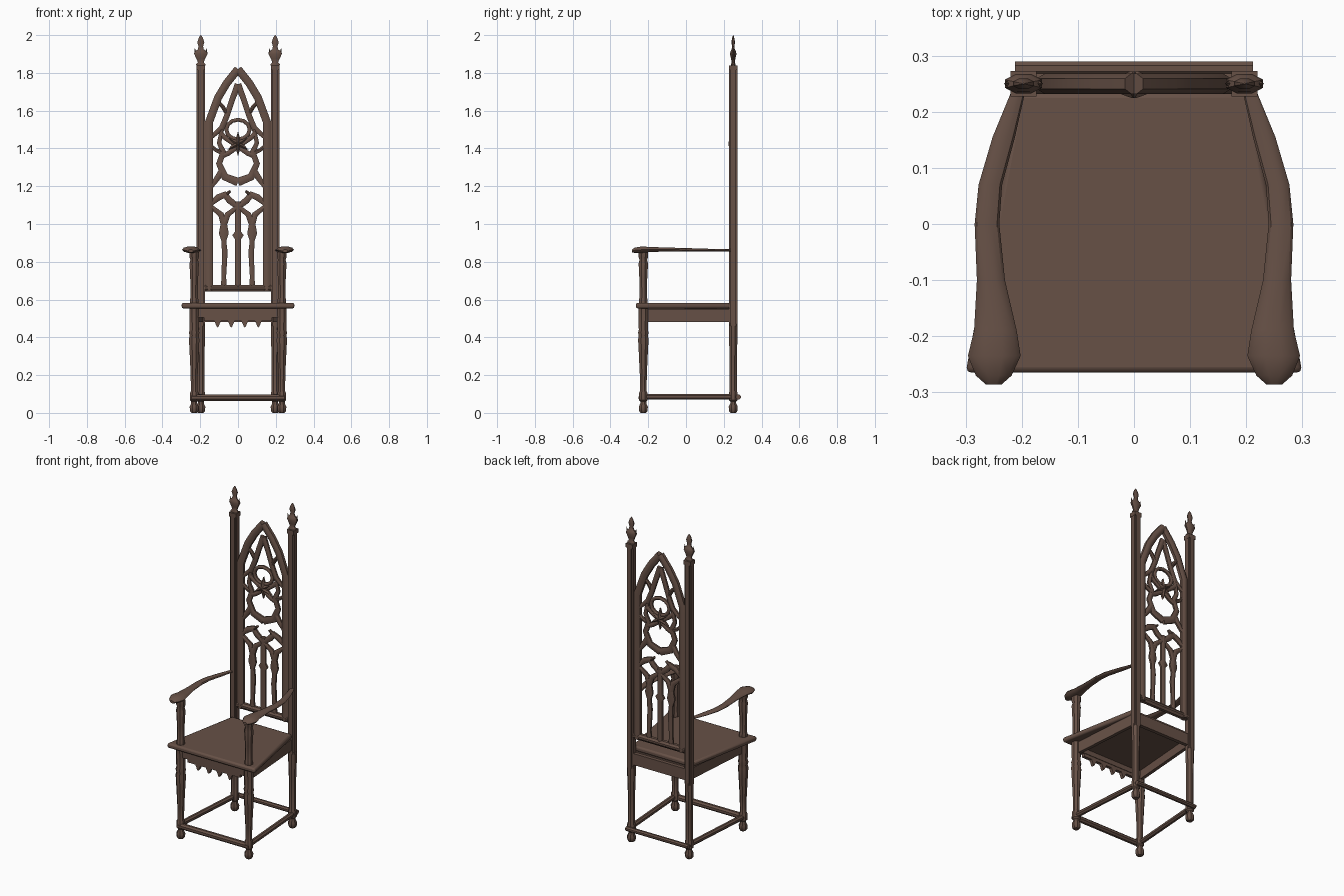
import bpy, bmesh, math
from mathutils import Vector

if "Cube" in bpy.data.objects:
    bpy.data.objects.remove(bpy.data.objects["Cube"])

wood = bpy.data.materials.new("dark_brown_wood")
wood.use_nodes = True
BROWN = (0.135, 0.082, 0.062, 1)
wood.diffuse_color = BROWN
wood.node_tree.nodes["Principled BSDF"].inputs["Base Color"].default_value = BROWN

BACK_Y = 0.25      # plane of the back posts and panel
POST_X = 0.197
LEG = (0.232, -0.226)


def loft(name, rings, closed=False, angle=35):
    """Skin a list of equal point rings, capping the ends."""
    bm = bmesh.new()
    vs = [[bm.verts.new(p) for p in ring] for ring in rings]
    n = len(vs[0])
    pairs = list(zip(vs, vs[1:])) + ([(vs[-1], vs[0])] if closed else [])
    for a, b in pairs:
        for i in range(n):
            j = (i + 1) % n
            bm.faces.new((a[i], a[j], b[j], b[i]))
    if not closed:
        bm.faces.new(vs[0])
        bm.faces.new(vs[-1])
    bmesh.ops.recalc_face_normals(bm, faces=bm.faces)
    mesh = bpy.data.meshes.new(name)
    bm.to_mesh(mesh)
    bm.free()
    ob = bpy.data.objects.new(name, mesh)
    bpy.context.collection.objects.link(ob)
    mesh.materials.append(wood)
    bpy.ops.object.select_all(action='DESELECT')
    ob.select_set(True)
    bpy.context.view_layer.objects.active = ob
    bpy.ops.object.shade_smooth_by_angle(angle=math.radians(angle))
    return ob


def turned(name, x, y, profile, sides=8, flat=1.0):
    """Turned post from (radius, z) pairs; flat squashes it in depth."""
    turns = [math.tau * (i + 0.5) / sides for i in range(sides)]
    return loft(name, [[(x + r * math.cos(a), y + r * flat * math.sin(a), z)
                        for a in turns] for r, z in profile])


def rod(name, a, b, r):
    a, b = Vector(a), Vector(b)
    side = (b - a).cross(Vector((0, 0, 1))).normalized() * r
    up = Vector((0, 0, r))
    turns = [math.tau * (i + 0.5) / 8 for i in range(8)]
    return loft(name, [[p + side * math.cos(t) + up * math.sin(t) for t in turns]
                       for p in (a, b)])


def moulding(name, pts, width, depth=0.017, closed=False):
    """Ridged bar along an x-z path; width may be one value or one per point."""
    pts = [Vector(p) for p in pts]
    n = len(pts)
    widths = width if isinstance(width, (list, tuple)) else [width] * n
    rings = []
    for i, p in enumerate(pts):
        before = pts[i - 1] if i or closed else p
        after = pts[(i + 1) % n] if i < n - 1 or closed else p
        d1, d2 = p - before, after - p
        d1 = d1.normalized() if d1.length else d2.normalized()
        d2 = d2.normalized() if d2.length else d1
        t = (d1 + d2).normalized()
        h = widths[i] / 2 / max(t.dot(d1), 0.5)
        across = Vector((-t.y, t.x)) * h
        rings.append([(p.x + across.x * k, BACK_Y + depth * e, p.y + across.y * k)
                      for k, e in ((1, .5), (.3, 1), (-.3, 1),
                                   (-1, .5), (-1, -.5), (-.3, -1), (.3, -1), (1, -.5))])
    return loft(name, rings, closed)


def slab(name, outline, z0, z1, bevel=0.0):
    ob = loft(name, [[(x, y, z) for x, y in outline] for z in (z0, z1)])
    if bevel:
        m = ob.modifiers.new("soft_edge", 'BEVEL')
        m.width, m.segments = bevel, 2
    return ob


def box(name, x0, x1, y0, y1, z0, z1):
    return slab(name, [(x0, y0), (x1, y0), (x1, y1), (x0, y1)], z0, z1)


# Seat board, wider at the front
slab("seat", [(-.3, -.265), (.3, -.265), (.205, .235), (-.205, .235)], .553, .583, .01)
slab("seat_underside", [(-.23, -.215), (.23, -.215), (.19, .235), (-.19, .235)], .535, .556)

# Aprons under the seat, the front one with hanging drops
box("front_apron", -.225, .225, -.24, -.215, .505, .555)
box("rear_apron", -.19, .19, .24, .262, .48, .55)
scallop = []
for i in range(61):
    x = -.18 + .36 * i / 60
    drop = max(0, math.cos(math.tau * x / .072 + math.pi)) ** 1.5
    scallop.append((x, .486 - .034 * drop * (abs(x) < .145)))
loft("apron_drops", [[(x, y, z) for y, z in ((-.237, .51), (-.237, zb), (-.218, zb), (-.218, .51))]
                     for x, zb in scallop])

# Stretchers at the front and behind the back posts
rod("front_stretcher", (-.245, -.234, .08), (.245, -.234, .08), .018)
rod("rear_stretcher", (-.212, .277, .085), (.212, .277, .085), .014)

foot = [(.016, 0), (.024, .01), (.026, .032), (.017, .05), (.017, .06), (.025, .068), (.025, .105)]
front_leg = foot + [(.019, .115), (.02, .2), (.026, .32), (.03, .39), (.026, .41),
                    (.03, .425), (.026, .44), (.028, .555)]
back_leg = foot + [(.021, .115), (.021, .3), (.025, .42), (.025, .47)]
arm_post = [(.025, .58), (.025, .6), (.021, .61), (.022, .7), (.027, .79), (.022, .81),
            (.027, .825), (.027, .853)]
finial = [(.024, 1.835), (.027, 1.845), (.017, 1.856), (.024, 1.875), (.036, 1.9), (.03, 1.915),
          (.017, 1.925), (.013, 1.94), (.02, 1.962), (.012, 1.985), (.002, 2.0)]
# arm stations: x, y, half width, z, half height
arm = [(.205, .24, .012, .861, .006), (.232, .155, .02, .861, .007), (.256, .07, .021, .862, .009),
       (.262, 0, .022, .863, .01), (.255, -.1, .025, .865, .011), (.247, -.19, .038, .865, .014),
       (.249, -.235, .047, .864, .018), (.25, -.27, .032, .861, .015), (.25, -.286, .014, .857, .008)]

for side, s in (("left", 1), ("right", -1)):
    lx, ly = LEG
    turned(side + "_front_leg", s * lx, ly, front_leg)
    turned(side + "_arm_post", s * lx, ly, arm_post)
    turned(side + "_back_leg", s * POST_X, BACK_Y, back_leg)
    turned(side + "_finial", s * POST_X, BACK_Y, finial, flat=.52)
    # Pointed leaves at the foot of the finial bud
    for k in (-1, 1):
        x = s * POST_X
        loft(side + "_finial_leaf", [[(x + k * a, BACK_Y + e, z) for a, e in
                                      ((r - w, 0), (r, w), (r + w, 0), (r, -w))]
                                     for r, w, z in ((.013, .008, 1.87), (.027, .008, 1.9), (.032, .001, 1.93))])
    # Square back post with notched corners
    a, b = .0225, .014
    q = [(a, b), (b, b), (b, a)]
    q += [(-y, x) for x, y in q] + [(-x, -y) for x, y in q] + [(y, -x) for x, y in q]
    slab(side + "_back_post", [(s * POST_X + x, BACK_Y + y) for x, y in q], .46, 1.84)
    box(side + "_post_cap", s * POST_X - .0235, s * POST_X + .0235, BACK_Y - .0225, BACK_Y + .0225, 1.815, 1.84)
    # Swept armrest with a broad rounded hand
    loft(side + "_armrest", [[(s * (x + w * math.cos(t)), y, z + h * math.sin(t))
                              for t in [math.tau * i / 10 for i in range(10)]]
                             for x, y, w, z, h in arm])
    rod(side + "_side_stretcher", (s * .235, -.225, .086), (s * .2, .265, .086), .016)
    loft(side + "_side_apron", [[(s * (x + d), y, z) for d, z in
                                 ((-.01, .482), (.01, .482), (.01, .55), (-.01, .55))]
                                for x, y in ((.228, -.21), (.194, .24))])

    # Half of the pointed panel frame and its tracery
    def half(name, pts, width, depth=.011):
        return moulding(side + "_" + name, [(s * x, z) for x, z in pts], width, depth)

    half("panel_frame", [(.153, .645), (.153, 1.54), (.105, 1.67), (.06, 1.745), (0, 1.82)], .042, .018)
    half("upper_brace", [(0, 1.74), (.03, 1.66), (.06, 1.57), (.085, 1.51), (.14, 1.46)], [.035, .03, .03, .03, .02])
    half("arch_spur", [(.06, 1.585), (.08, 1.62), (.11, 1.65)], [.02, .022, .018])
    half("rosette_spoke", [(.09, 1.475), (.06, 1.45), (.02, 1.42)], [.03, .024, .02])
    half("rosette_lower_spoke", [(.09, 1.36), (.05, 1.375), (0, 1.41)], [.03, .026, .024])
    half("rosette_rim", [(.085, 1.5), (.1, 1.43), (.078, 1.38), (.1, 1.32), (.07, 1.25), (0, 1.222)],
         [.022, .022, .03, .03, .038, .045])
    half("corner_link", [(.085, 1.28), (.115, 1.235), (.14, 1.2)], [.035, .03, .022])
    half("middle_link", [(.09, 1.38), (.115, 1.39), (.14, 1.41)], [.025, .02, .02])
    half("lancet_arch", [(.14, 1.11), (.105, 1.14), (.07, 1.155), (.045, 1.125), (0, 1.09)],
         [.025, .035, .03, .035, .03])
    half("lancet_tip", [(.07, 1.15), (.04, 1.175)], [.025, .012])
    half("outer_branch", [(.075, 1.0), (.09, 1.05), (.14, 1.09)], [.035, .03, .022])
    half("inner_branch", [(.075, 1.0), (.055, 1.05), (.01, 1.085)], [.035, .03, .022])
    half("baluster", [(.075, .67), (.075, .72), (.07, .85), (.075, .91), (.075, .95), (.075, .99), (.075, 1.04)],
         [.032, .024, .03, .026, .052, .038, .012])

# Centre pieces of the back panel
moulding("panel_bottom_rail", [(-.174, .66), (.174, .66)], .036, .018)
moulding("centre_mullion", [(0, .67), (0, .92), (0, .94), (0, .96), (0, 1.12)], [.032, .032, .06, .032, .032], .013)
moulding("top_ring", [(.062 * math.cos(t), 1.5 + .052 * math.sin(t))
                      for t in [math.tau * i / 12 for i in range(12)]], .02, .01, True)

# Raised star boss, front and back
star = [(.066 if i % 2 == 0 else .026, math.tau * i / 12 + math.pi / 2) for i in range(12)]
loft("star_boss", [[(r * k * math.cos(t), y, 1.425 + r * k * math.sin(t)) for r, t in star]
                   for k, y in ((.1, .225), (1, .244), (1, .256), (.1, .272))], angle=10)
